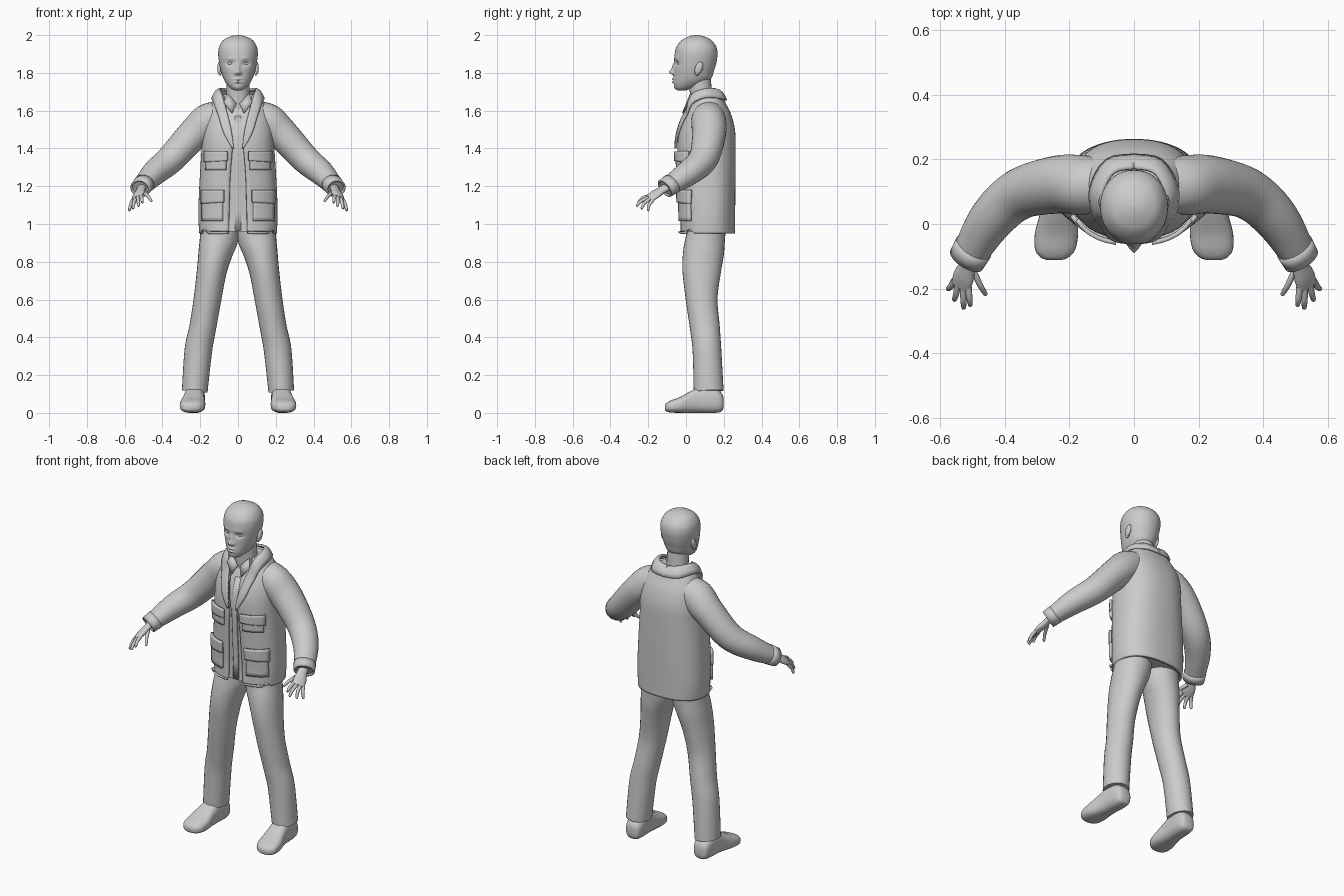
import bpy, bmesh, math
from mathutils import Vector

if "Cube" in bpy.data.objects:
    bpy.data.objects.remove(bpy.data.objects["Cube"])

grey = bpy.data.materials.new("plain grey")
grey.diffuse_color = (0.6, 0.6, 0.6, 1)
grey.use_nodes = True
grey.node_tree.nodes["Principled BSDF"].inputs["Base Color"].default_value = grey.diffuse_color


def make(name, verts, faces, thick=0, mirror=False, offset=-1, angle=50):
    """Mesh object with smooth shading, optional thickness and left/right mirror."""
    me = bpy.data.meshes.new(name)
    me.from_pydata(verts, [], faces)
    bm = bmesh.new()
    bm.from_mesh(me)
    bmesh.ops.recalc_face_normals(bm, faces=bm.faces)
    bm.to_mesh(me)
    bm.free()
    me.shade_smooth()
    me.set_sharp_from_angle(angle=math.radians(angle))
    me.materials.append(grey)
    ob = bpy.data.objects.new(name, me)
    bpy.context.collection.objects.link(ob)
    if thick:
        s = ob.modifiers.new("thickness", 'SOLIDIFY')
        s.thickness, s.offset = thick, offset
    if mirror:
        ob.modifiers.new("mirror", 'MIRROR').use_clip = False
    return ob


def spline(keys, n=6):
    """Smooth interpolation through rows of numbers."""
    out = []
    for i in range(len(keys) - 1):
        a, b, c, d = (keys[max(0, min(len(keys) - 1, i + k))] for k in (-1, 0, 1, 2))
        for s in range(n):
            t = s / n
            out.append(tuple(0.5 * (2 * q + (r - p) * t + (2 * p - 5 * q + 4 * r - w) * t * t
                       + (3 * q - p - 3 * r + w) * t ** 3) for p, q, r, w in zip(a, b, c, d)))
    return out + [tuple(keys[-1])]


def sq(t, n):
    """Unit superellipse point."""
    c, s = math.cos(t), math.sin(t)
    return (math.copysign(abs(c) ** (2 / n), c), math.copysign(abs(s) ** (2 / n), s))


def loft(name, rings, closed=True, caps=True, **kw):
    m = len(rings[0])
    faces = [(i * m + j, i * m + (j + 1) % m, (i + 1) * m + (j + 1) % m, (i + 1) * m + j)
             for i in range(len(rings) - 1) for j in range(m if closed else m - 1)]
    if closed and caps:
        faces += [tuple(range(m)), tuple(range((len(rings) - 1) * m, len(rings) * m))]
    return make(name, [p for r in rings for p in r], faces, **kw)


def tube(name, keys, side, sides=20, n=5, caps=True, **kw):
    """Tube along rows of x, y, z, radius across side, radius across depth."""
    rows, rings = spline(keys, n), []
    for i, r in enumerate(rows):
        p = Vector(r[:3])
        tan = (Vector(rows[min(i + 1, len(rows) - 1)][:3]) - Vector(rows[max(i - 1, 0)][:3])).normalized()
        u = Vector(side)
        u = (u - tan * u.dot(tan)).normalized()
        v = tan.cross(u)
        rings.append([p + u * r[3] * math.cos(a) + v * r[4] * math.sin(a)
                      for a in (2 * math.pi * k / sides for k in range(sides))])
    return loft(name, rings, caps=caps, **kw)


# Torso profile: z, centre y, half width, half depth
N = 2.4
torso = spline([(.95, .113, .205, .146), (1.05, .115, .21, .145), (1.2, .112, .205, .15),
                (1.4, .108, .193, .155), (1.5, .112, .188, .147), (1.58, .117, .172, .122),
                (1.64, .118, .142, .092), (1.685, .112, .112, .078)])
opening = [(.95, .05), (1.25, .042), (1.42, .028), (1.6, .06), (1.7, .085)]


def lookup(table, z):
    for a, b in zip(table, table[1:]):
        if z <= b[0]:
            t = max(0, (z - a[0]) / (b[0] - a[0]))
            return [p + (q - p) * t for p, q in zip(a, b)]
    return list(table[-1])


def front_y(x, z):
    _, cy, rx, ry = lookup(torso, z)
    return cy - ry * max(0, 1 - abs(x / rx) ** N) ** (1 / N)


# Shirt and jacket shell, the jacket open down the front
shirt = [[(cx * (rx - .016), cy + cs * (ry - .016), z) for cx, cs in
          (sq(2 * math.pi * k / 48, N) for k in range(48))] for z, cy, rx, ry in torso if z > .96]
loft("shirt", shirt)
jacket = []
for z, cy, rx, ry in torso:
    a = math.acos((lookup(opening, z)[1] / rx) ** (N / 2))
    jacket.append([(rx * c, cy + ry * s, z + (.012 * (s < -.5) if z < .96 else 0)) for c, s in
                   (sq(-a + (math.pi + 2 * a) * k / 60, N) for k in range(61))])
loft("jacket", jacket, closed=False, thick=.014)


def panel(name, x0, x1, z0, z1, lift, thick, droop=0, mirror=True):
    """Curved plate lying on the jacket front."""
    rings = []
    for i in range(7):
        z = z0 + (z1 - z0) * i / 6
        rings.append([(x, front_y(x, z) - lift, z - droop * (1 - i / 6) * (x - x0) / (x1 - x0))
                      for x in (x0 + (x1 - x0) * j / 8 for j in range(9))])
    loft(name, rings, closed=False, thick=thick, mirror=mirror, offset=0)


# Pockets with flaps, and the shirt placket
panel("chest_pocket", .062, .168, 1.285, 1.37, .006, .016)
panel("chest_pocket_flap", .055, .176, 1.335, 1.385, .014, .014, .008)
panel("lower_pocket", .08, .185, 1.015, 1.15, .007, .02)
panel("lower_pocket_flap", .074, .192, 1.115, 1.18, .016, .014, .008)
panel("shirt_placket", -.017, .017, .965, 1.57, -.014, .008, mirror=False)

# Folded collar running into the lapels
inner = spline([(0, .17, 1.70), (.06, .158, 1.712), (.092, .1, 1.712), (.085, .035, 1.685),
                (.06, 0, 1.6), (.036, -.03, 1.5), (.022, -.05, 1.4)], 4)
outer = spline([(0, .213, 1.655), (.085, .197, 1.66), (.134, .11, 1.67), (.125, .03, 1.635),
                (.1, 0, 1.56), (.075, -.03, 1.48), (.03, -.05, 1.4)], 4)
rings = []
for p, q in zip(inner, outer):
    row = []
    for k in range(5):
        v = Vector(p).lerp(Vector(q), k / 4)
        v.z += .014 * math.sin(math.pi * k / 4) * (p[2] > 1.64)
        if v.z < 1.63:
            v.y = min(v.y, front_y(v.x, v.z) - .009)
        row.append(v)
    rings.append(row)
loft("collar_and_lapel", rings, closed=False, thick=.012, mirror=True, offset=0)

# Shirt collar wings
make("shirt_collar", [(.06, .03, 1.69), (.008, .015, 1.635), (.032, -.012, 1.585), (.075, .01, 1.64)],
     [(0, 1, 2, 3)], thick=.009, mirror=True)

# Sleeves with cuffs
arm = [(.08, .12, 1.585, .08, .07), (.155, .12, 1.545, .092, .095), (.235, .122, 1.475, .09, .085),
       (.355, .092, 1.345, .079, .076), (.445, .01, 1.268, .07, .066), (.515, -.105, 1.192, .054, .046)]
tube("sleeve", arm, (.5, 1, 0), 28, mirror=True)
tube("cuff", [(.497, -.073, 1.213, .062, .054), (.519, -.112, 1.188, .059, .05)], (.5, 1, 0), 28, 2,
     caps=False, thick=.01, mirror=True)

# Hands
across = (.043, .022, -.02)
tube("palm", [(.508, -.095, 1.198, .027, .02), (.516, -.13, 1.178, .028, .018),
              (.528, -.165, 1.155, .036, .017), (.537, -.195, 1.136, .033, .011)], across, 16, mirror=True)
fingers = {"index_finger": ((.513, -.195, 1.15), (.506, -.255, 1.113)),
           "middle_finger": ((.529, -.197, 1.141), (.527, -.264, 1.094)),
           "ring_finger": ((.545, -.19, 1.133), (.557, -.238, 1.08)),
           "little_finger": ((.556, -.175, 1.128), (.577, -.203, 1.07)),
           "thumb": ((.5, -.14, 1.168), (.457, -.222, 1.12))}
for name, (a, b) in fingers.items():
    a, b = Vector(a), Vector(b)
    mid = a.lerp(b, .55) + Vector((0, -.004, .006))
    tube(name, [(*a, .011, .01), (*mid, .0095, .009), (*a.lerp(b, .93), .007, .007), (*b, .002, .002)],
         across, 10, 4, mirror=True)

# Trouser legs
tube("trouser_leg", [(.092, .11, 1.03, .1, .105), (.1, .103, .93, .102, .104), (.119, .093, .85, .091, .108),
                     (.139, .083, .75, .079, .102), (.162, .083, .6, .073, .084), (.187, .1, .45, .071, .079),
                     (.21, .111, .33, .073, .076), (.229, .12, .115, .068, .079)],
     (1, 0, 0), 28, 6, mirror=True)

# Shoes: y, centre x, half width, height, sole lift
shoe = spline([(.199, .226, .022, .08, .03), (.188, .226, .042, .105, .008), (.15, .227, .052, .135, 0),
               (.08, .23, .054, .14, 0), (.03, .234, .058, .118, 0), (-.03, .24, .067, .085, 0),
               (-.08, .244, .062, .066, .002), (-.104, .246, .042, .052, .008), (-.112, .247, .02, .04, .016)], 5)
loft("shoe", [[(x + w * c, y, (h + lo) / 2 + (h - lo) / 2 * s) for c, s in
               (sq(2 * math.pi * k / 28, 2.7) for k in range(28))] for y, x, w, h, lo in shoe],
     mirror=True, angle=65)

# Neck
tube("neck", [(0, .085, 1.6, .07, .06), (0, .08, 1.68, .062, .058), (0, .07, 1.79, .06, .06)], (1, 0, 0), 24)

# Head: z, front y, back y, half width, with face bumps x, z, spread x, spread z, push
head = spline([(1.708, -.045, .0, .018), (1.716, -.055, .03, .036), (1.738, -.064, .09, .058), (1.77, -.064, .133, .077),
               (1.81, -.063, .148, .09), (1.85, -.062, .16, .099), (1.9, -.06, .167, .105),
               (1.94, -.05, .16, .099), (1.975, -.02, .132, .076), (1.994, .02, .092, .038), (2, .05, .06, .006)], 7)
bumps = [(0, 1.803, .013, .013, .024), (0, 1.828, .009, .022, .012), (-.014, 1.798, .007, .007, .008),
         (.014, 1.798, .007, .007, .008), (.04, 1.85, .019, .013, -.013), (-.04, 1.85, .019, .013, -.013),
         (0, 1.768, .022, .005, .012), (0, 1.752, .02, .005, .011), (0, 1.722, .02, .01, .004),
         (.038, 1.876, .025, .007, .004), (-.038, 1.876, .025, .007, .004)]
rings = []
for z, yf, yb, rx in head:
    ring = []
    for k in range(96):
        c, s = sq(2 * math.pi * k / 96, 2.1)
        x, y = rx * c, (yf + yb) / 2 + (yb - yf) / 2 * s
        if s < 0:
            y -= sum(p * math.exp(-((x - bx) / sx) ** 2 - ((z - bz) / sz) ** 2) for bx, bz, sx, sz, p in bumps)
        ring.append((x, y, z))
    rings.append(ring)
loft("head", rings, angle=80)


def ball(name, loc, size, tilt=0):
    """Mirrored ellipsoid."""
    rings = [[(loc[0] + size[0] * math.sin(u) * math.cos(v),
               loc[1] + size[1] * math.sin(u) * math.sin(v) + tilt * math.cos(u) * size[2],
               loc[2] + size[2] * math.cos(u)) for v in (2 * math.pi * k / 16 for k in range(16))]
             for u in (.02 + (math.pi - .04) * i / 10 for i in range(11))]
    loft(name, rings, mirror=True)


# Eyes and ears
ball("eye", (.04, -.032, 1.849), (.017, .014, .009))
ball("ear", (.099, .068, 1.825), (.011, .021, .034), .25)
ball("ear_lobe", (.095, .058, 1.8), (.009, .012, .014))
